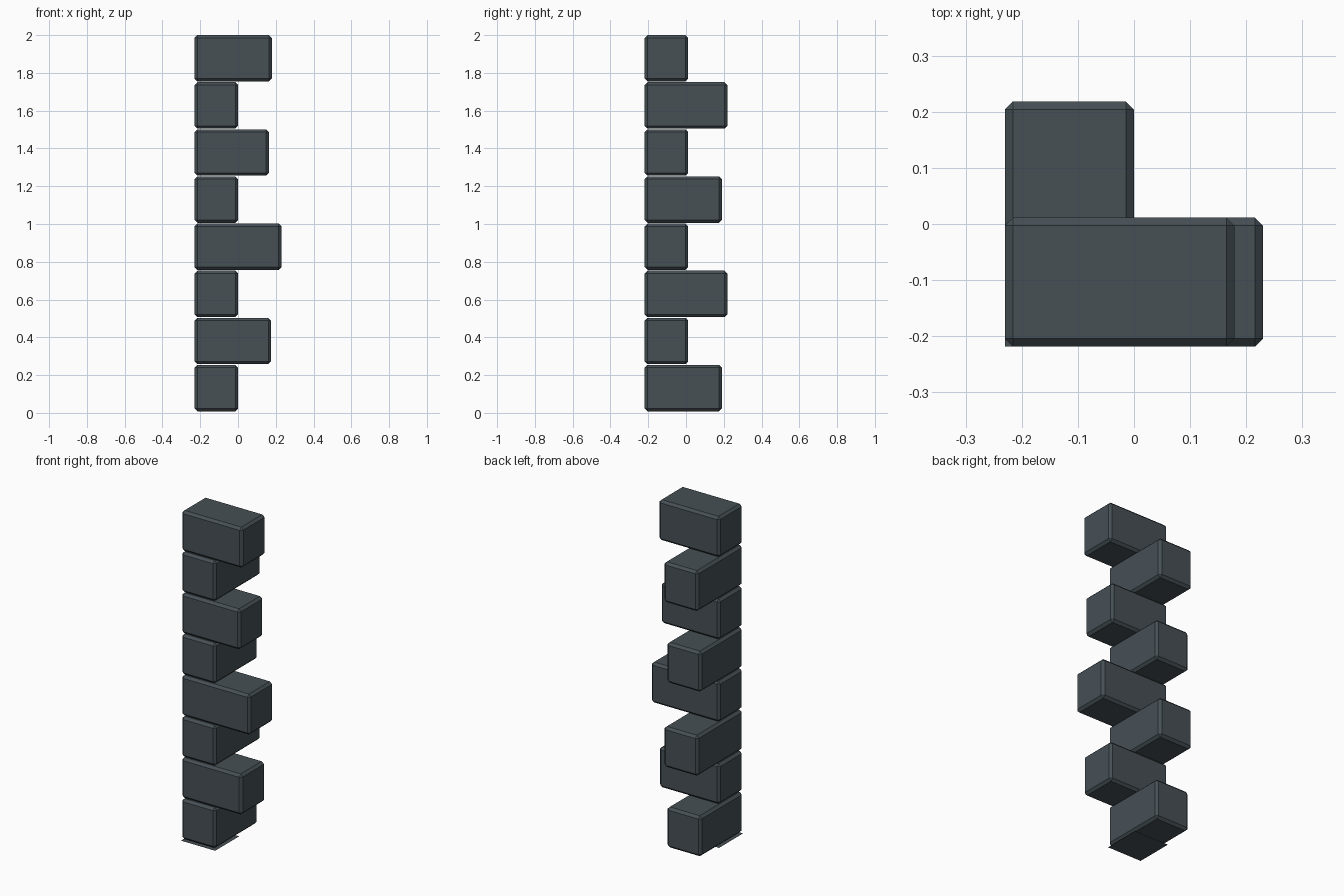
import bpy, bmesh

cube = bpy.data.objects.get("Cube")
if cube:
    bpy.data.objects.remove(cube, do_unlink=True)

stone = bpy.data.materials.new("dark_slate_stone")
stone.use_nodes = True
colour = (0.061, 0.080, 0.091, 1)
stone.diffuse_color = colour
bsdf = next(n for n in stone.node_tree.nodes if n.type == 'BSDF_PRINCIPLED')
bsdf.inputs["Base Color"].default_value = colour
bsdf.inputs["Roughness"].default_value = 0.8

LEFT, FRONT = -0.23, -0.2185      # shared outer corner of the column
WIDTH, HEIGHT, PITCH, BASE = 0.23, 0.245, 0.2495, 0.0085
CHAMFER = 0.0145


def finish(bm, name):
    mesh = bpy.data.meshes.new(name)
    bm.to_mesh(mesh)
    bm.free()
    mesh.materials.append(stone)
    obj = bpy.data.objects.new(name, mesh)
    bpy.context.collection.objects.link(obj)
    return obj


def corner_block(name, x_end, y_end, z):
    """Chamfered block running from the shared corner to x_end, y_end."""
    bm = bmesh.new()
    bmesh.ops.create_cube(bm, size=1)
    size = (x_end - LEFT, y_end - FRONT, HEIGHT)
    bmesh.ops.scale(bm, vec=size, verts=bm.verts)
    bmesh.ops.translate(bm, verts=bm.verts, vec=(
        (x_end + LEFT) / 2, (y_end + FRONT) / 2, z + HEIGHT / 2))
    bmesh.ops.bevel(bm, geom=bm.edges[:], offset=CHAMFER, segments=1,
                    profile=0.5, affect='EDGES')
    return finish(bm, name)


# Stacked blocks, alternately long towards the back and towards the side
far_ends = [0.19, 0.175, 0.2185, 0.23, 0.19, 0.164, 0.2185, 0.179]
for i, end in enumerate(far_ends):
    z = BASE + i * PITCH
    if i % 2:
        corner_block(f"side_block_{i + 1}", end, FRONT + WIDTH, z)
    else:
        corner_block(f"back_block_{i + 1}", LEFT + WIDTH, end, z)

# Thin square footing sheet under the lowest block
bm = bmesh.new()
bmesh.ops.create_grid(bm, x_segments=1, y_segments=1, size=WIDTH / 2)
bmesh.ops.translate(bm, verts=bm.verts,
                    vec=(LEFT + WIDTH / 2, FRONT + WIDTH / 2, 0))
finish(bm, "footing_sheet")
